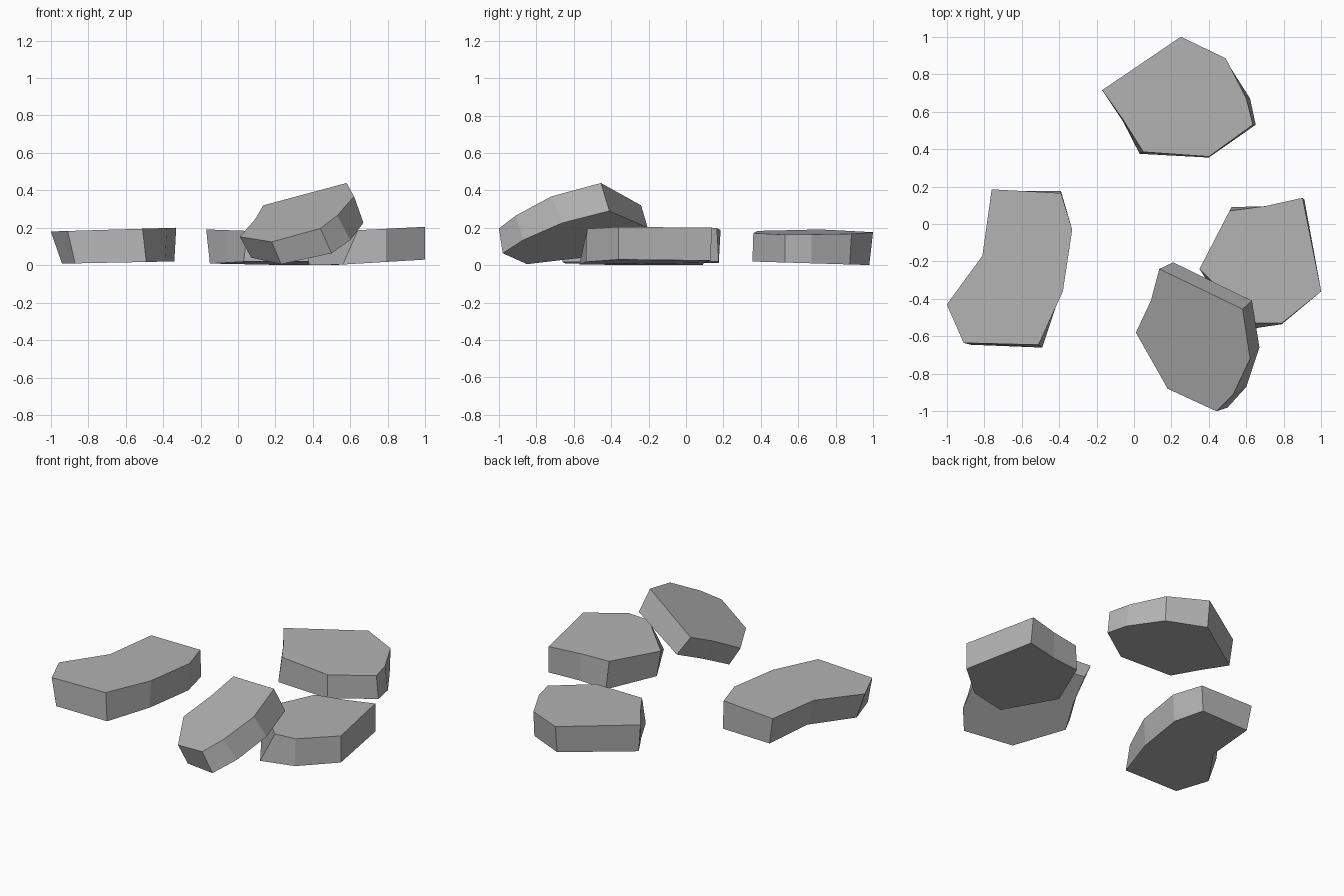
import bpy
import bmesh

default_cube = bpy.data.objects.get("Cube")
if default_cube:
    bpy.data.objects.remove(default_cube, do_unlink=True)


def make_material(name, colour):
    material = bpy.data.materials.new(name)
    material.use_nodes = True
    material.diffuse_color = colour
    material.node_tree.nodes["Principled BSDF"].inputs["Base Color"].default_value = colour
    return material


def plane_height(plane, x, y):
    """Height of the plane (base, slope along x, slope along y)."""
    base, slope_x, slope_y = plane
    return max(0.0, base + slope_x * x + slope_y * y)


def make_stone(name, corners, top_plane, bottom_plane, material):
    """Flat slab cut between two planes; each corner is x, y and the lean of its side edge."""
    bm = bmesh.new()
    top, bottom = [], []
    for x, y, lean_x, lean_y in corners:
        low_x, low_y = x + lean_x, y + lean_y
        top.append(bm.verts.new((x, y, plane_height(top_plane, x, y))))
        bottom.append(bm.verts.new((low_x, low_y, plane_height(bottom_plane, low_x, low_y))))
    bm.faces.new(top)
    bm.faces.new(bottom[::-1])
    count = len(corners)
    for i in range(count):
        j = (i + 1) % count
        bm.faces.new((top[i], bottom[i], bottom[j], top[j]))
    bmesh.ops.recalc_face_normals(bm, faces=bm.faces[:])

    mesh = bpy.data.meshes.new(name)
    bm.to_mesh(mesh)
    bm.free()
    mesh.materials.append(material)
    stone = bpy.data.objects.new(name, mesh)
    bpy.context.collection.objects.link(stone)
    return stone


stone_grey = make_material("stone_grey", (0.45, 0.45, 0.45, 1))

# Long kinked stone on the right-hand side
make_stone(
    "long_stone",
    [(-1, -.43, .06, 0), (-.91, -.635, .04, -.01), (-.51, -.645, .02, -.015),
     (-.38, -.36, -.01, 0), (-.33, -.03, -.01, 0), (-.39, .165, 0, .01),
     (-.76, .185, .03, -.01), (-.81, -.17, .05, 0)],
    top_plane=(.21, .03, 0),
    bottom_plane=(.027, .02, 0),
    material=stone_grey,
)

# Broad stone at the back
make_stone(
    "back_stone",
    [(.25, 1, 0, -.02), (-.17, .715, .02, -.01), (-.06, .56, 0, -.01),
     (.05, .385, -.02, -.01), (.4, .36, 0, -.005), (.635, .53, .015, 0),
     (.6, .67, .02, 0), (.49, .885, 0, -.01)],
    top_plane=(.185, -.035, 0),
    bottom_plane=(.03, 0, -.03),
    material=stone_grey,
)

# Flat stone lying under the tilted one
make_stone(
    "under_stone",
    [(.35, -.24, .03, 0), (.64, -.53, -.08, -.04), (.79, -.53, 0, -.005),
     (1, -.36, 0, 0), (.9, .14, .01, -.01), (.7, .095, 0, 0),
     (.51, .07, .01, .02)],
    top_plane=(.155, .05, 0),
    bottom_plane=(-.03, .06, 0),
    material=stone_grey,
)

# Tilted stone resting on its neighbour
make_stone(
    "leaning_stone",
    [(.01, -.58, .06, .03), (.18, -.88, .05, .03), (.44, -1, .06, .02),
     (.53, -.91, .07, .04), (.62, -.72, .05, .06), (.58, -.455, .05, .045),
     (.135, -.24, .075, .035), (.09, -.41, .06, .03)],
    top_plane=(.342, .43, .335),
    bottom_plane=(.187, .367, .313),
    material=stone_grey,
)
